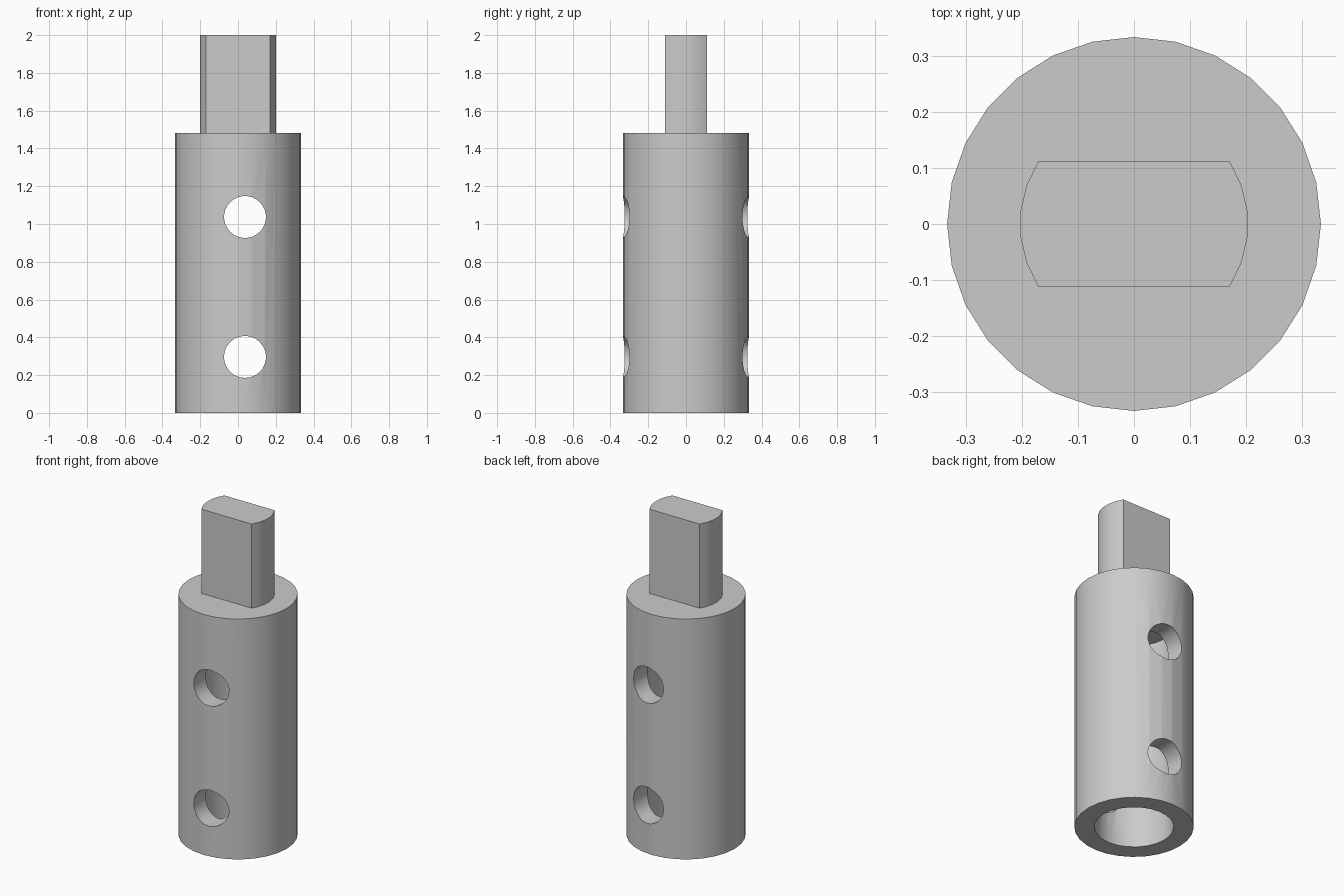
import bpy
import bmesh
import math
from mathutils import Matrix

cube = bpy.data.objects.get("Cube")
if cube:
    bpy.data.objects.remove(cube, do_unlink=True)

UNIT = 1 / 27            # one design millimetre
RADIUS = 9 * UNIT
BODY_TOP = 40 * UNIT
TOTAL = 54 * UNIT

grey = bpy.data.materials.new("plain grey")
grey.use_nodes = True
grey.diffuse_color = (0.6, 0.6, 0.6, 1)
grey.node_tree.nodes["Principled BSDF"].inputs["Base Color"].default_value = (0.6, 0.6, 0.6, 1)


def make_object(name, bm):
    bmesh.ops.recalc_face_normals(bm, faces=bm.faces)
    mesh = bpy.data.meshes.new(name)
    bm.to_mesh(mesh)
    bm.free()
    mesh.materials.append(grey)
    obj = bpy.data.objects.new(name, mesh)
    bpy.context.collection.objects.link(obj)
    return obj


def prism(name, outline, bottom, top):
    """Extrude a flat outline from bottom to top."""
    bm = bmesh.new()
    base = bm.faces.new([bm.verts.new((x, y, bottom)) for x, y in outline])
    up = bmesh.ops.extrude_face_region(bm, geom=[base], use_keep_orig=True)
    verts = [v for v in up["geom"] if isinstance(v, bmesh.types.BMVert)]
    bmesh.ops.translate(bm, vec=(0, 0, top - bottom), verts=verts)
    return make_object(name, bm)


def circle(radius, sides):
    return [(radius * math.cos(math.tau * i / sides), radius * math.sin(math.tau * i / sides))
            for i in range(sides)]


def select_only(obj):
    bpy.ops.object.select_all(action="DESELECT")
    obj.select_set(True)
    bpy.context.view_layer.objects.active = obj


def cut(target, cutter):
    select_only(target)
    mod = target.modifiers.new("cut", "BOOLEAN")
    mod.operation = "DIFFERENCE"
    mod.solver = "EXACT"
    mod.object = cutter
    bpy.ops.object.modifier_apply(modifier=mod.name)
    bpy.data.objects.remove(cutter, do_unlink=True)


def smooth(obj):
    select_only(obj)
    bpy.ops.object.shade_smooth_by_angle(angle=math.radians(30))


# Round body with a blind bore from below
body = prism("body", circle(RADIUS, 28), 0, BODY_TOP)
cut(body, prism("bore_cutter", circle(6 * UNIT, 24), -0.1, 35 * UNIT))

# Two cross holes, set slightly off centre, right through front and back
for height in (8 * UNIT, 28 * UNIT):
    hole = prism("hole_cutter", circle(3 * UNIT, 32), -0.5, 0.5)
    hole.data.transform(Matrix.Translation((UNIT, 0, height)) @ Matrix.Rotation(math.pi / 2, 4, "X"))
    cut(body, hole)
smooth(body)

# Flat-sided tang: two arcs joined by straight flats
tang_radius = 5.5 * UNIT
half = math.asin(3 / 5.5)
steps = 5
outline = []
for start in (0, math.pi):
    for i in range(steps + 1):
        a = start - half + 2 * half * i / steps
        outline.append((tang_radius * math.cos(a), tang_radius * math.sin(a)))
tang = prism("tang", outline, BODY_TOP, TOTAL)
smooth(tang)
